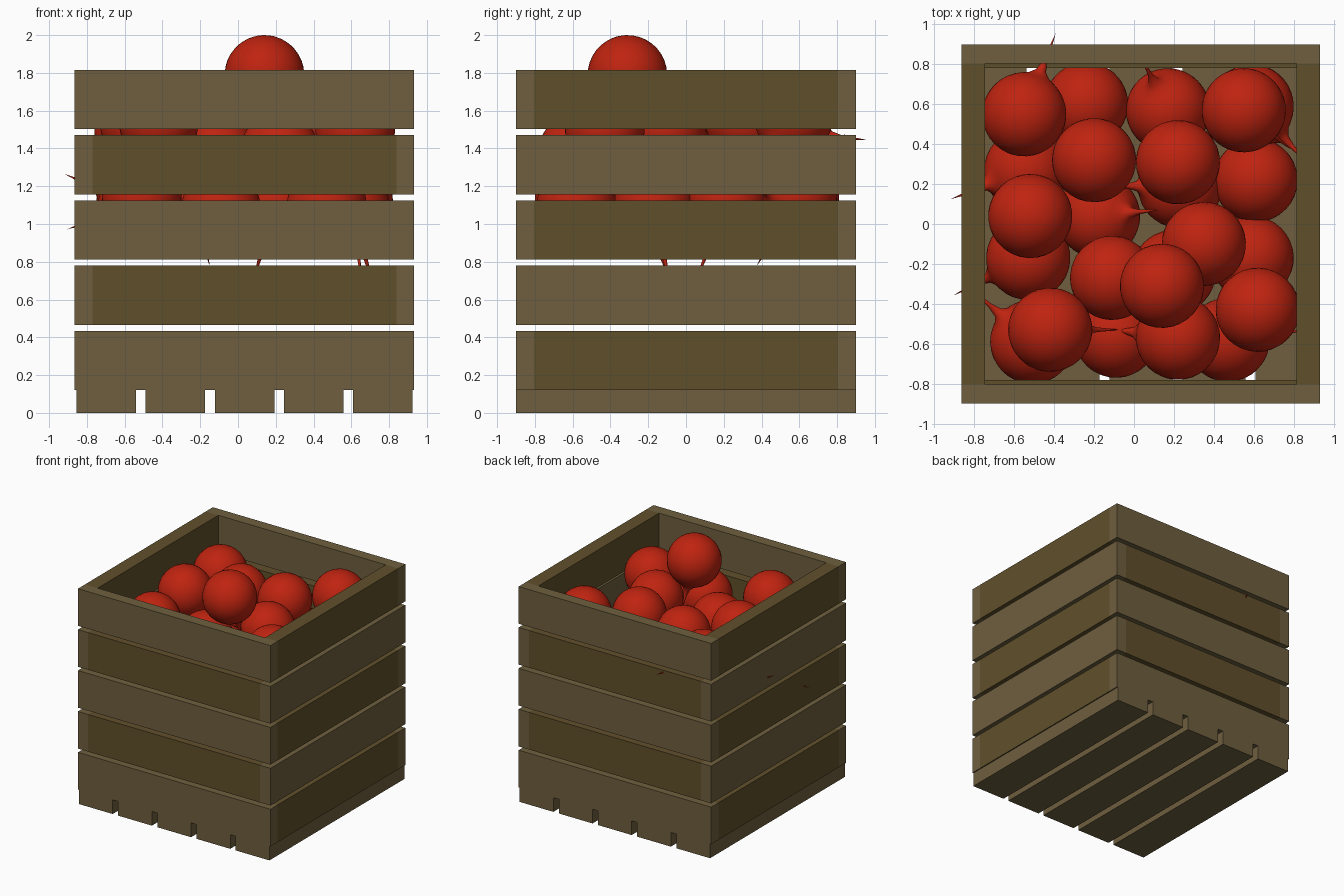
import bpy, bmesh, math
from mathutils import Vector

if "Cube" in bpy.data.objects:
    bpy.data.objects.remove(bpy.data.objects["Cube"])


def material(name, rgb):
    m = bpy.data.materials.new(name)
    m.diffuse_color = (*rgb, 1)
    m.use_nodes = True
    m.node_tree.nodes["Principled BSDF"].inputs["Base Color"].default_value = m.diffuse_color
    return m


WOOD_LIGHT = material("light_wood", (0.156, 0.114, 0.050))
WOOD_DARK = material("dark_wood", (0.117, 0.080, 0.024))
RED = material("apple_red", (0.52, 0.017, 0.005))


def plank(name, x0, x1, y0, y1, z0, z1, mat):
    bm = bmesh.new()
    bmesh.ops.create_cube(bm, size=1)
    bmesh.ops.scale(bm, vec=(x1 - x0, y1 - y0, z1 - z0), verts=bm.verts)
    bmesh.ops.translate(bm, vec=((x0 + x1) / 2, (y0 + y1) / 2, (z0 + z1) / 2), verts=bm.verts)
    me = bpy.data.meshes.new(name)
    bm.to_mesh(me)
    bm.free()
    me.materials.append(mat)
    bpy.context.collection.objects.link(bpy.data.objects.new(name, me))


X0, X1, Y = -0.865, 0.933, 0.90
LONG, SHORT = 0.095, 0.118      # thickness of long and short planks

# Floor slats
for i in range(5):
    x = -0.855 + i * 0.366
    plank(f"floor_slat_{i}", x, x + 0.315, -Y, Y, 0, 0.12, WOOD_LIGHT)

# Wall planks, with the corner overlap alternating each layer
for i in range(5):
    z0 = 0.12 + i * 0.3455
    z1 = z0 + 0.314
    long_front = i % 2 == 0
    tf, ts = (LONG, SHORT) if long_front else (SHORT, LONG)
    fx = 0 if long_front else LONG      # front/back plank inset
    sy = LONG if long_front else 0      # side plank inset
    mf, ms = (WOOD_LIGHT, WOOD_DARK) if long_front else (WOOD_DARK, WOOD_LIGHT)
    plank(f"front_plank_{i}", X0 + fx, X1 - fx, -Y, -Y + tf, z0, z1, mf)
    plank(f"back_plank_{i}", X0 + fx, X1 - fx, Y - tf, Y, z0, z1, mf)
    plank(f"left_plank_{i}", X0, X0 + ts, -Y + sy, Y - sy, z0, z1, ms)
    plank(f"right_plank_{i}", X1 - ts, X1, -Y + sy, Y - sy, z0, z1, ms)


# One apple: a sphere whose pole flares into a thin pointed stem
def apple_mesh(r=0.211):
    profile = [(0, 0.44), (0.006, 0.37), (0.012, 0.29), (0.026, 0.235), (0.055, 0.207)]
    profile += [(r * math.sin(math.radians(a)), r * math.cos(math.radians(a)))
                for a in range(25, 176, 10)] + [(0, -r)]
    bm = bmesh.new()
    vs = [bm.verts.new((x, 0, z)) for x, z in profile]
    edges = [bm.edges.new(p) for p in zip(vs, vs[1:])]
    bmesh.ops.spin(bm, geom=vs + edges, cent=(0, 0, 0), axis=(0, 0, 1),
                   angle=math.tau, steps=32, use_merge=True)
    bmesh.ops.remove_doubles(bm, verts=bm.verts, dist=1e-5)
    bmesh.ops.recalc_face_normals(bm, faces=bm.faces)
    for f in bm.faces:
        f.smooth = True
    me = bpy.data.meshes.new("apple")
    bm.to_mesh(me)
    bm.free()
    me.materials.append(RED)
    return me


APPLE = apple_mesh()


def apple(name, centre, stem):
    ob = bpy.data.objects.new(name, APPLE)
    ob.location = centre
    ob.rotation_euler = Vector(stem).to_track_quat('Z', 'Y').to_euler()
    bpy.context.collection.objects.link(ob)


# Apples: centre, stem direction
lower = [
    ((-0.54, 0.27, 1.10), (-0.39, -0.15, 0.17)),
    ((-0.53, -0.17, 1.10), (-0.38, -0.19, -0.13)),
    ((-0.51, -0.59, 1.14), (-0.7, 0.6, 0.3)),
    ((-0.09, -0.56, 1.08), (0.6, 0.5, 0.3)),
    ((0.47, -0.58, 1.10), (0.8, 0.1, -0.3)),
    ((0.59, -0.17, 1.10), (0.3, 0.2, -1)),
    ((0.61, 0.22, 1.12), (0.1, -0.4, -1)),
    ((0.59, 0.59, 1.15), (0.6, -0.6, 0.1)),
    ((0.17, 0.57, 1.16), (-0.3, 0.6, 0.7)),
    ((-0.24, 0.60, 1.14), (0.2, -0.5, -0.8)),
    ((-0.18, 0.04, 1.12), (0.5, 0.05, 0.5)),
    ((0.23, 0.19, 1.10), (-0.9, 0, 0.4)),
    ((0.20, -0.24, 1.10), (-0.3, 0.4, -1)),
]
upper = [
    ((-0.55, 0.55, 1.49), (0.35, 0.9, -0.1)),
    ((-0.52, 0.04, 1.53), (-0.4, 0.2, -1)),
    ((-0.42, -0.53, 1.54), (0.8, 0, -0.6)),
    ((-0.20, 0.32, 1.51), (0.3, -0.2, -1)),
    ((0.22, 0.31, 1.55), (-0.2, 0.3, -1)),
    ((0.55, 0.57, 1.57), (0.6, -0.5, -0.8)),
    ((0.35, -0.10, 1.50), (0.2, 0.3, -1)),
    ((0.62, -0.43, 1.50), (-0.2, -0.3, -1)),
    ((-0.11, -0.27, 1.37), (0.2, -0.7, -0.6)),
    ((0.22, -0.57, 1.38), (-0.8, 0.1, -0.3)),
    ((0.14, -0.31, 1.789), (0.1, 0.3, -1)),
]
for i, (c, s) in enumerate(lower):
    apple(f"lower_apple_{i}", c, s)
for i, (c, s) in enumerate(upper):
    apple(f"upper_apple_{i}", c, s)
